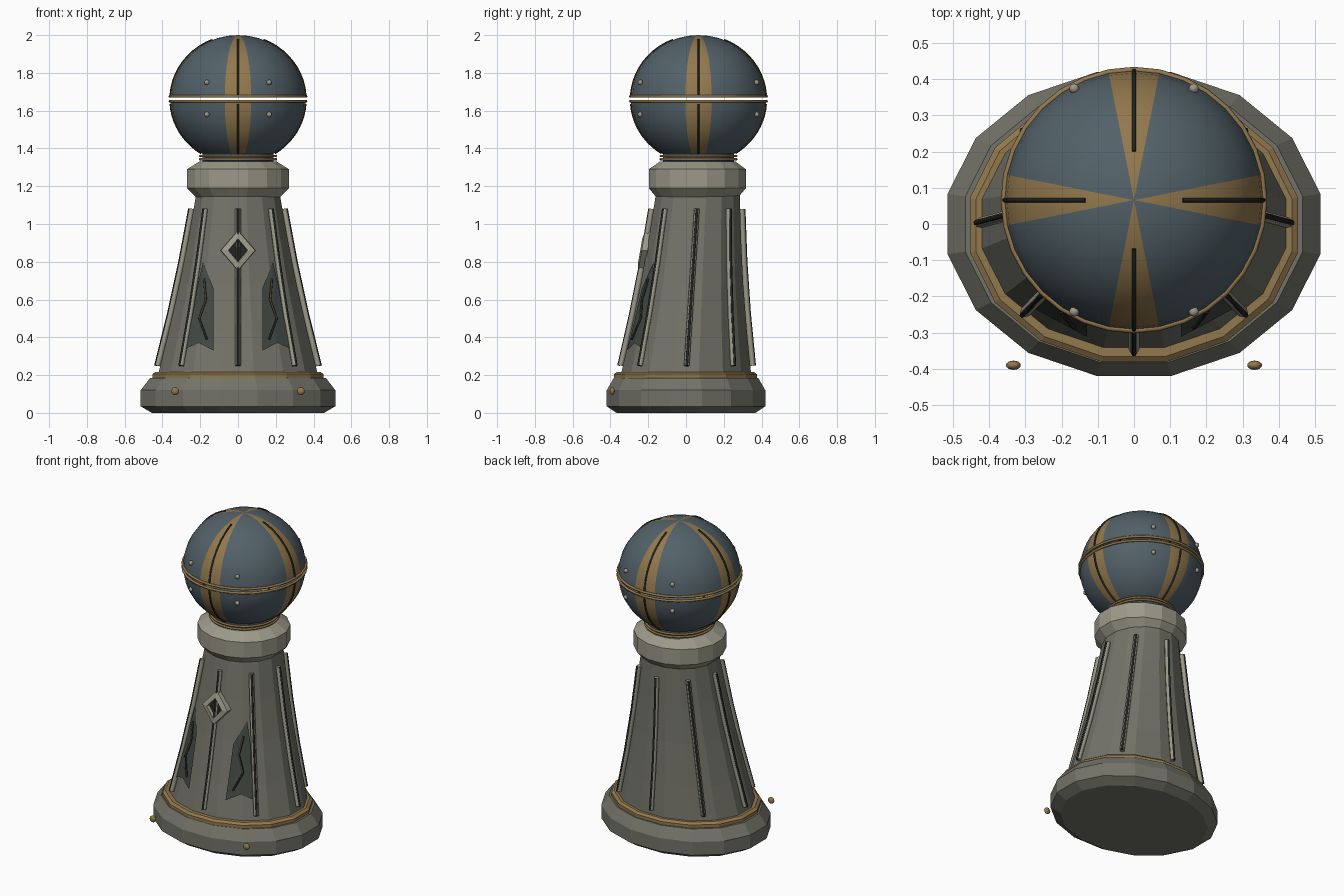
import bpy, bmesh
from math import sin, cos, pi, sqrt, radians

if "Cube" in bpy.data.objects:
    bpy.data.objects.remove(bpy.data.objects["Cube"])


def mat(name, c):
    m = bpy.data.materials.new(name)
    m.diffuse_color = (*c, 1)
    m.use_nodes = True
    m.node_tree.nodes["Principled BSDF"].inputs["Base Color"].default_value = m.diffuse_color
    return m


STONE = mat("stone", (0.17, 0.17, 0.14))
PALE = mat("pale_stone", (0.33, 0.32, 0.25))
BRASS = mat("brass", (0.29, 0.19, 0.075))
BLUE = mat("blue_steel", (0.085, 0.12, 0.14))
DARK = mat("dark", (0.015, 0.017, 0.014))
SLATE = mat("slate", (0.055, 0.065, 0.058))
CY, CZ = 0.066, 1.66   # globe centre


def make(name, bm, *mats, smooth=False):
    bmesh.ops.recalc_face_normals(bm, faces=bm.faces)
    me = bpy.data.meshes.new(name)
    bm.to_mesh(me)
    bm.free()
    ob = bpy.data.objects.new(name, me)
    bpy.context.collection.objects.link(ob)
    for m in mats:
        me.materials.append(m)
    for p in me.polygons:
        p.use_smooth = smooth
    return ob


def loft(name, rows, m, n=16, caps=True, smooth=False):
    """Stack of elliptical rings: (z, rx, ry, cy)."""
    bm = bmesh.new()
    rings = [[bm.verts.new((rx * cos(2 * pi * (i + .5) / n), cy + ry * sin(2 * pi * (i + .5) / n), z))
              for i in range(n)] for z, rx, ry, cy in rows]
    for a, b in zip(rings, rings[1:]):
        for i in range(n):
            j = (i + 1) % n
            bm.faces.new((a[i], a[j], b[j], b[i]))
    if caps:
        bm.faces.new(rings[0])
        bm.faces.new(rings[-1])
    return make(name, bm, m, smooth=smooth)


def tube(name, pts, r, m, cyclic=False, res=1):
    cu = bpy.data.curves.new(name, 'CURVE')
    cu.dimensions = '3D'
    cu.bevel_depth, cu.bevel_resolution, cu.use_fill_caps = r, res, True
    sp = cu.splines.new('POLY')
    sp.points.add(len(pts) - 1)
    for p, q in zip(sp.points, pts):
        p.co = (*q, 1)
    sp.use_cyclic_u = cyclic
    cu.materials.append(m)
    ob = bpy.data.objects.new(name, cu)
    bpy.context.collection.objects.link(ob)
    return ob


def ball(name, loc, s, m):
    bm = bmesh.new()
    bmesh.ops.create_uvsphere(bm, u_segments=10, v_segments=6, radius=1)
    for v in bm.verts:
        v.co = [v.co[k] * s[k] + loc[k] for k in range(3)]
    make(name, bm, m, smooth=True)


def ring(name, z, r, minor):
    tube(name, [(r * cos(2 * pi * i / 32), CY + r * sin(2 * pi * i / 32), z) for i in range(32)],
         minor, BRASS, True)


def body_at(z):
    """Body ellipse (rx, ry, cy) at height z."""
    t = (z - .2) / .95
    bow = -.012 * sin(pi * t)
    return .432 - .205 * t + bow, .352 - .125 * t + bow, .062 * t


def on_front(x, z, off=0):
    rx, ry, cy = body_at(z)
    return (x, cy - ry * sqrt(1 - (x / rx) ** 2) - off, z)


# plinth, band, leaning body, collar, neck
loft("plinth", [(0, .465, .375, 0), (.035, .525, .428, 0), (.12, .525, .428, 0), (.185, .475, .39, 0)], STONE)
loft("plinth_band", [(.175, .462, .385, -.003), (.205, .462, .385, -.003), (.217, .445, .37, -.003)], BRASS)
loft("body", [(z, *body_at(z)) for z in (.18, .42, .68, .92, 1.16)], STONE)
loft("collar", [(1.14, .225, .22, .06), (1.19, .275, .262, .06), (1.29, .275, .262, .06),
                (1.33, .21, .205, .062)], PALE)
loft("neck", [(1.31, .19, .19, CY), (1.39, .19, .19, CY)], BLUE, 32, smooth=False)
for z in (1.343, 1.36):
    ring("neck_ring", z, .2, .007)

# eight ribs, each with a dark inlay
for k in range(8):
    a = k * pi / 4

    def path(off):
        out = []
        for z in (.25, .53, .8, 1.08):
            rx, ry, cy = body_at(z)
            out.append(((rx + off) * cos(a), cy + (ry + off) * sin(a), z))
        return out
    tube("rib", path(.006), .015, PALE)
    tube("rib_inlay", path(.017), .008, DARK)

# diamond emblem on the front
dia = lambda w, h, off: [on_front(x, .86 + z, off) for x, z in ((0, h), (w, 0), (0, -h), (-w, 0))]
frame = [bmesh.new()]
bm = frame[0]
loops = [[bm.verts.new((x, on_front(0, z)[1] - o, z)) for x, y, z in dia(w, h, 0)]
         for w, h, o in ((.093, .108, -.01), (.09, .105, .022), (.052, .062, .03), (.045, .055, .005))]
for a, b in zip(loops, loops[1:]):
    for i in range(4):
        j = (i + 1) % 4
        bm.faces.new((a[i], a[j], b[j], b[i]))
make("diamond_frame", bm, PALE)
bm = bmesh.new()
bm.faces.new([bm.verts.new((x, on_front(0, z)[1] - .012, z)) for x, y, z in dia(.05, .06, 0)])
make("diamond_core", bm, DARK)

# worn patches with cracks, and studs, mirrored left and right
outline = ((.185, .8), (.215, .67), (.24, .52), (.28, .34), (.205, .37), (.13, .33), (.13, .48), (.13, .66))
crack = ((.18, .71), (.17, .6), (.205, .5), (.165, .39))
for s in (-1, 1):
    bm = bmesh.new()
    mid = bm.verts.new(on_front(s * .19, .55, .008))
    vs = [bm.verts.new(on_front(s * x, z, .008)) for x, z in outline]
    for i in range(len(vs)):
        bm.faces.new((mid, vs[i], vs[(i + 1) % len(vs)]))
    make("worn_patch", bm, SLATE)
    tube("crack", [on_front(s * x, z, .011) for x, z in crack], .006, DARK)
    tube("crack_glint", [on_front(s * x, z, .016) for x, z in crack[:3]], .003, BRASS)
    ball("plinth_stud", (s * .333, -.39, .115), (.021, .013, .021), BRASS)

# two open globe shells with brass gores
RX, RZ, N = .358, .34, 32


def globe(a, e, k=1.0):
    return (RX * k * cos(e) * cos(a), CY + RX * k * cos(e) * sin(a), CZ + RZ * k * sin(e))


for name, e0, e1 in (("upper_shell", 2.5, 90), ("lower_shell", -2.5, -61)):
    bm = bmesh.new()
    rows = 10
    grid = [[bm.verts.new(globe(2 * pi * i / N, radians(e0 + (e1 - e0) * j / rows))) for i in range(N)]
            for j in range(rows + 1)]
    for j in range(rows):
        for i in range(N):
            i2 = (i + 1) % N
            f = bm.faces.new((grid[j][i], grid[j][i2], grid[j + 1][i2], grid[j + 1][i]))
            f.material_index = 1 if i % 8 in (0, 7) else 0
    bmesh.ops.remove_doubles(bm, verts=bm.verts, dist=1e-4)
    make(name, bm, BLUE, BRASS, smooth=True)

# equator rings, gore seams, rivets
for z in (1.65, 1.676):
    ring("equator_ring", z, .36, .008)
for k in range(4):
    a = k * pi / 2
    for e0, e1 in ((4, 68), (-4, -57)):
        tube("seam", [globe(a, radians(e0 + (e1 - e0) * i / 10), 1.001) for i in range(11)], .006, DARK)
for sx in (-1, 1):
    for sy in (-1, 1):
        for z in (1.75, 1.58):
            ball("rivet", (sx * .165, CY + sy * .308, z), (.014,) * 3, PALE)
